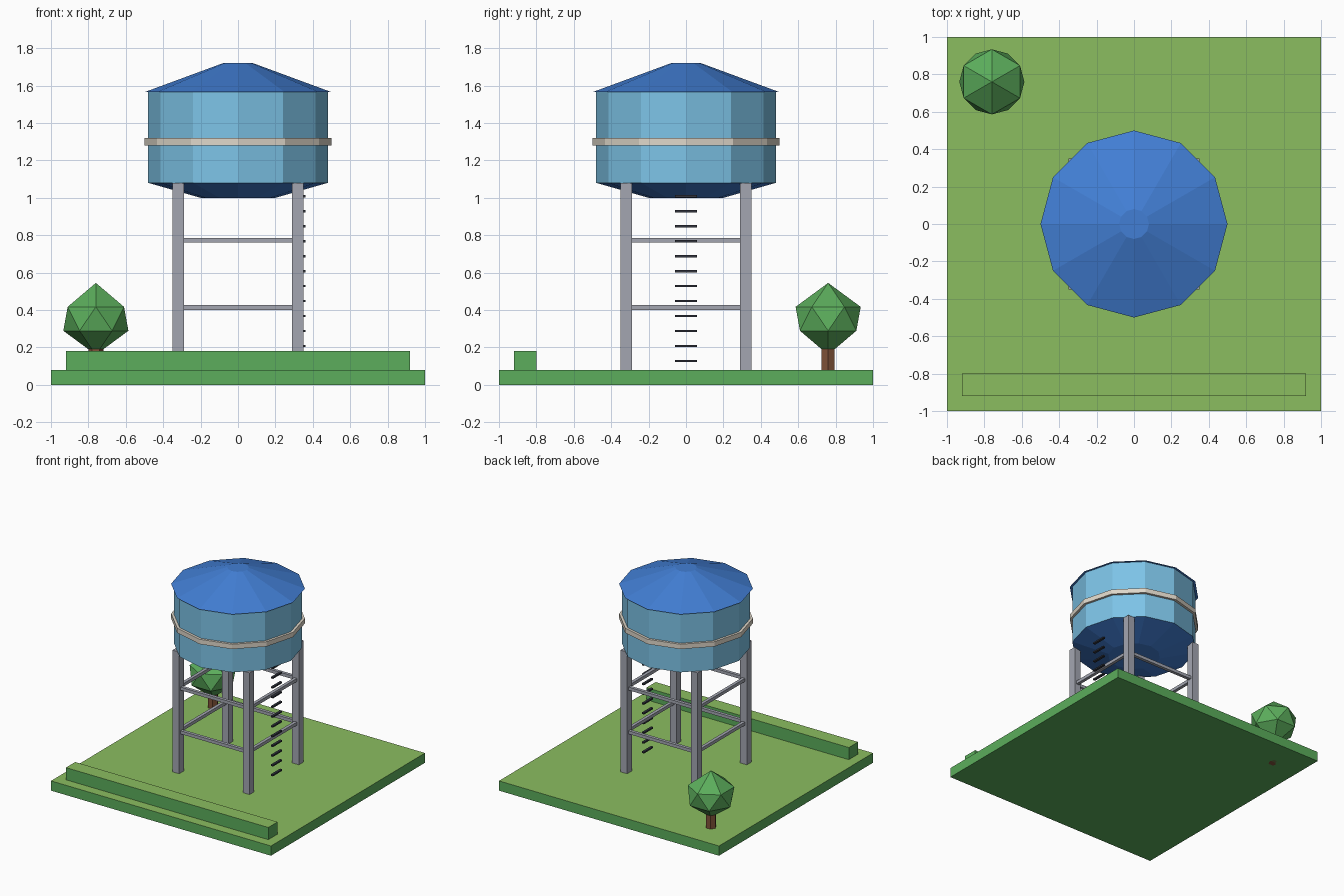
import bpy, bmesh
from math import cos, sin, pi, radians

if "Cube" in bpy.data.objects:
    bpy.data.objects.remove(bpy.data.objects["Cube"])


def material(name, r, g, b):
    m = bpy.data.materials.new(name)
    m.diffuse_color = (*[(c / 255) ** 2.2 for c in (r, g, b)], 1)
    m.use_nodes = True
    m.node_tree.nodes["Principled BSDF"].inputs["Base Color"].default_value = m.diffuse_color
    return m


GRASS = material("grass", 138, 188, 96)
LEAF = material("leaf", 92, 172, 92)
BARK = material("bark", 128, 84, 60)
STEEL = material("steel", 162, 165, 176)
DARK = material("dark_metal", 52, 55, 64)
SKY = material("tank_blue", 124, 194, 230)
BLUE = material("roof_blue", 68, 126, 212)
CREAM = material("band_cream", 222, 214, 200)


def finish(name, bm, *mats):
    bmesh.ops.recalc_face_normals(bm, faces=bm.faces[:])
    me = bpy.data.meshes.new(name)
    bm.to_mesh(me)
    bm.free()
    for m in mats:
        me.materials.append(m)
    ob = bpy.data.objects.new(name, me)
    bpy.context.collection.objects.link(ob)
    return ob


def box(name, lo, hi, mat, top=None):
    """Box between two corners, with an optional second material on top."""
    bm = bmesh.new()
    bmesh.ops.create_cube(bm, size=1)
    for v in bm.verts:
        v.co = [(a + b) / 2 + c * (b - a) for a, b, c in zip(lo, hi, v.co)]
    bm.normal_update()
    if top:
        for f in bm.faces:
            f.material_index = int(f.normal.z > 0.5)
    return finish(name, bm, *([mat, top] if top else [mat]))


def ring(r, z, n, phase=0, x=0, y=0):
    if r == 0:
        return [(x, y, z)]
    return [(x + r * cos(2 * pi * i / n + phase), y + r * sin(2 * pi * i / n + phase), z)
            for i in range(n)]


def solid(name, rings, mat):
    """Convex faceted solid around stacked rings of points."""
    bm = bmesh.new()
    for loop in rings:
        for p in loop:
            bm.verts.new(p)
    bmesh.ops.convex_hull(bm, input=bm.verts[:])
    bmesh.ops.dissolve_limit(bm, angle_limit=radians(1), verts=bm.verts[:], edges=bm.edges[:])
    return finish(name, bm, mat)


# Ground and front hedge
box("ground", (-1, -1, 0), (1, 1, 0.08), LEAF, GRASS)
box("hedge", (-0.92, -0.92, 0.08), (0.92, -0.8, 0.18), LEAF, GRASS)

# Tree: hexagonal trunk, crown of two twisted six-point rings
T = dict(x=-0.76, y=0.76)
solid("tree_trunk", [ring(0.04, z, 6, **T) for z in (0, 0.24)], BARK)
solid("tree_crown", [ring(0, 0.161, 6, **T), ring(0.174, 0.289, 6, **T),
                     ring(0.174, 0.417, 6, pi / 6, **T), ring(0, 0.545, 6, **T)], LEAF)

# Four legs
L = 0.32
for sx, nx in ((-1, "left"), (1, "right")):
    for sy, ny in ((-1, "front"), (1, "back")):
        box(f"{ny}_{nx}_leg", (sx * L - 0.03, sy * L - 0.03, 0.08),
            (sx * L + 0.03, sy * L + 0.03, 1.08), STEEL)

# Two levels of horizontal braces
h = 0.013
for level, z in (("lower", 0.414), ("upper", 0.773)):
    for s, nx, ny in ((-1, "left", "front"), (1, "right", "back")):
        box(f"{level}_{ny}_brace", (-L, s * L - h, z - h), (L, s * L + h, z + h), STEEL)
        box(f"{level}_{nx}_brace", (s * L - h, -L, z - h), (s * L + h, L, z + h), STEEL)

# Ladder rungs on the right side
for i in range(12):
    z = 0.128 + 0.08 * i
    box(f"ladder_rung_{i + 1}", (0.34, -0.06, z - 0.006), (0.36, 0.06, z + 0.006), DARK)

# Tank: funnel bottom, body and roof, all twelve-sided
solid("tank_bottom", [ring(0.2, 1.0, 12), ring(0.48, 1.08, 12)], BLUE)
solid("tank_body", [ring(0.48, 1.08, 12), ring(0.48, 1.565, 12)], SKY)
solid("tank_roof", [ring(0.5, 1.565, 12), ring(0.08, 1.72, 12)], BLUE)

# Square-section band around the tank
bm = bmesh.new()
loops = [[bm.verts.new(p) for p in ring(r, z, 12)]
         for r, z in ((0.46, 1.28), (0.5, 1.28), (0.5, 1.32), (0.46, 1.32))]
for k in range(4):
    a, b = loops[k], loops[(k + 1) % 4]
    for i in range(12):
        j = (i + 1) % 12
        bm.faces.new((a[i], a[j], b[j], b[i]))
finish("tank_band", bm, CREAM)
